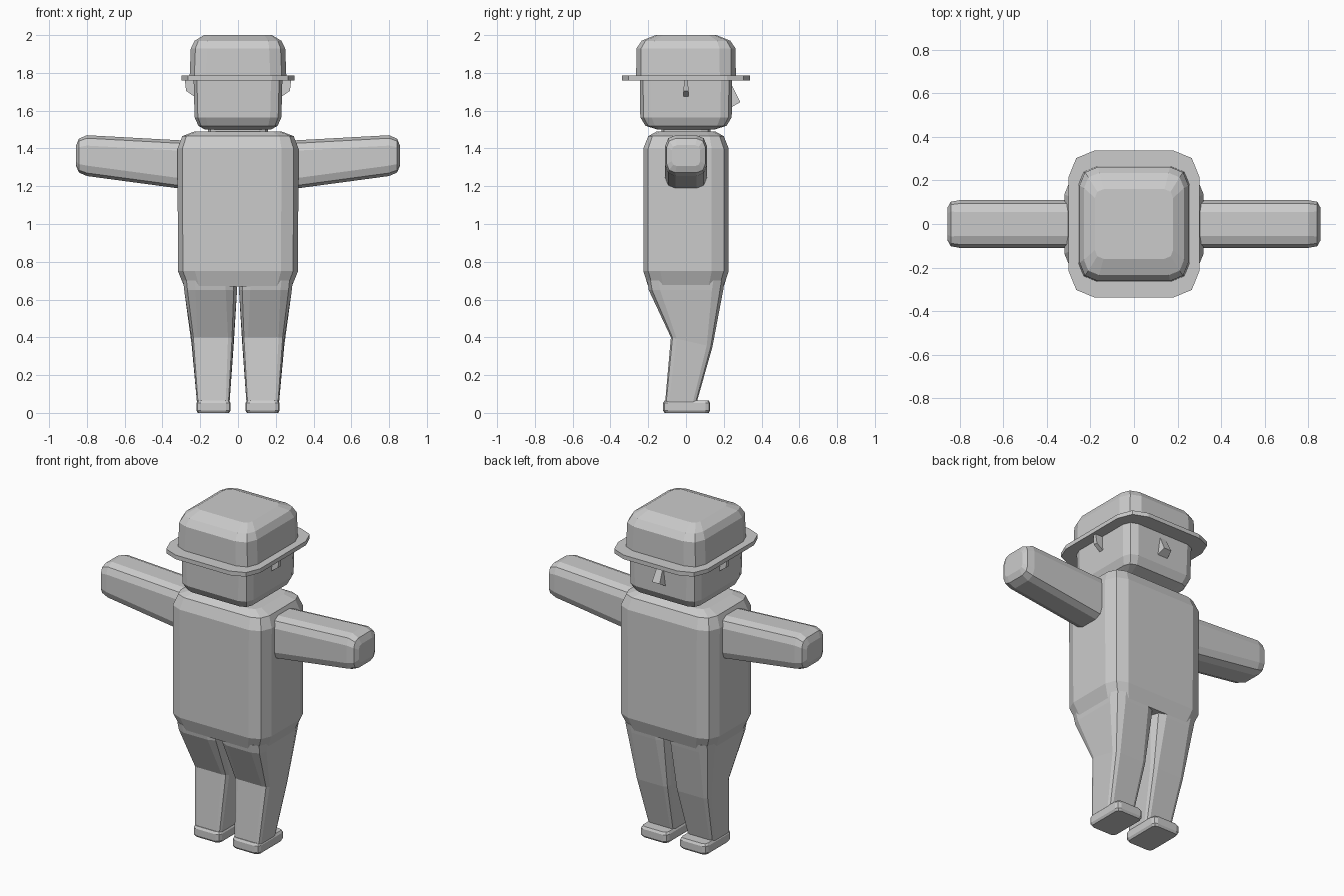
import bpy, bmesh

grey = bpy.data.materials.new("plain grey")
grey.diffuse_color = (0.6, 0.6, 0.6, 1)


def finish(name, bm):
    bmesh.ops.recalc_face_normals(bm, faces=bm.faces)
    me = bpy.data.meshes.new(name)
    bm.to_mesh(me)
    bm.free()
    me.materials.append(grey)
    ob = bpy.data.objects.new(name, me)
    bpy.context.collection.objects.link(ob)


def corner_ring(hu, hv, c):
    """Rectangle outline with each corner cut by two short edges."""
    k = 0.29 * c
    q = [(hu, hv - c), (hu - k, hv - k), (hu - c, hv)]
    r = [(-u, v) for u, v in reversed(q)]
    half = q + r
    return half + [(-u, -v) for u, v in half]


def loft(name, sections, axis="z", side=1):
    """Section: position, centre u, centre v, half u, half v, corner, tilt."""
    bm = bmesh.new()
    rings = []
    for pos, cu, cv, hu, hv, c, tilt in sections:
        ring = []
        for u, v in corner_ring(hu, hv, c):
            if axis == "z":
                p = (side * (cu + u), cv + v, pos + tilt * v)
            else:
                p = (side * pos, cu + u, cv + v)
            ring.append(bm.verts.new(p))
        rings.append(ring)
    for a, b in zip(rings, rings[1:]):
        for i in range(len(a)):
            j = (i + 1) % len(a)
            bm.faces.new((a[i], a[j], b[j], b[i]))
    bm.faces.new(rings[0])
    bm.faces.new(rings[-1])
    finish(name, bm)


def stack(name, rows):
    """Centred upright part: rows of height, half width, half depth, corner."""
    loft(name, [(z, 0, 0, hx, hy, c, 0) for z, hx, hy, c in rows])


def wedge(name, low, mid, top):
    """Three edges (point pairs) joined into a solid wedge."""
    bm = bmesh.new()
    for p in (*low, *mid, *top):
        bm.verts.new(p)
    bmesh.ops.convex_hull(bm, input=bm.verts)
    finish(name, bm)


# Body
stack("torso", [(0.67, 0.285, 0.20, 0.08), (0.75, 0.318, 0.226, 0.09),
                (1.40, 0.32, 0.226, 0.09), (1.465, 0.295, 0.20, 0.075),
                (1.49, 0.23, 0.155, 0.05)])
stack("neck", [(1.46, 0.16, 0.13, 0.05), (1.52, 0.16, 0.13, 0.05)])

# Head
stack("head", [(1.50, 0.175, 0.15, 0.03), (1.52, 0.21, 0.215, 0.05),
               (1.565, 0.23, 0.242, 0.06), (1.77, 0.235, 0.245, 0.06)])
wedge("nose", [(-0.035, 0.235, 1.615), (0.035, 0.235, 1.615)],
      [(-0.025, 0.287, 1.645), (0.025, 0.287, 1.645)],
      [(-0.018, 0.235, 1.75), (0.018, 0.235, 1.75)])

# Hat
stack("hat_brim", [(1.76, 0.30, 0.338, 0.12), (1.785, 0.30, 0.338, 0.12)])
stack("hat_crown", [(1.78, 0.256, 0.264, 0.085), (1.93, 0.25, 0.262, 0.085),
                    (1.97, 0.23, 0.235, 0.07), (2.0, 0.18, 0.16, 0.04)])

# Paired parts
for s, tag in ((-1, "left"), (1, "right")):
    wedge(tag + "_ear", [(s * 0.225, -0.013, 1.67), (s * 0.225, 0.013, 1.67)],
          [(s * 0.275, -0.013, 1.705), (s * 0.275, 0.013, 1.705)],
          [(s * 0.282, -0.01, 1.77), (s * 0.225, 0.01, 1.77),
           (s * 0.282, 0.01, 1.77), (s * 0.225, -0.01, 1.77)])
    loft(tag + "_arm", [(0.25, 0, 1.31, 0.11, 0.13, 0.055, 0),
                        (0.80, 0, 1.362, 0.11, 0.108, 0.055, 0),
                        (0.842, 0, 1.362, 0.102, 0.09, 0.045, 0),
                        (0.857, 0, 1.362, 0.075, 0.055, 0.025, 0)], "x", s)
    loft(tag + "_leg", [(0.70, 0.150, 0.0, 0.140, 0.205, 0.06, 0),
                        (0.65, 0.145, 0.0, 0.140, 0.197, 0.06, 0),
                        (0.375, 0.134, 0.03, 0.111, 0.11, 0.03, -0.23),
                        (0.05, 0.131, -0.028, 0.086, 0.083, 0.02, 0)], "z", s)
    loft(tag + "_foot", [(0.0, 0.13, 0.003, 0.083, 0.117, 0.022, 0),
                         (0.013, 0.13, 0.003, 0.091, 0.125, 0.025, 0),
                         (0.052, 0.13, 0.003, 0.091, 0.125, 0.025, 0),
                         (0.065, 0.13, 0.003, 0.083, 0.117, 0.022, 0)], "z", s)
